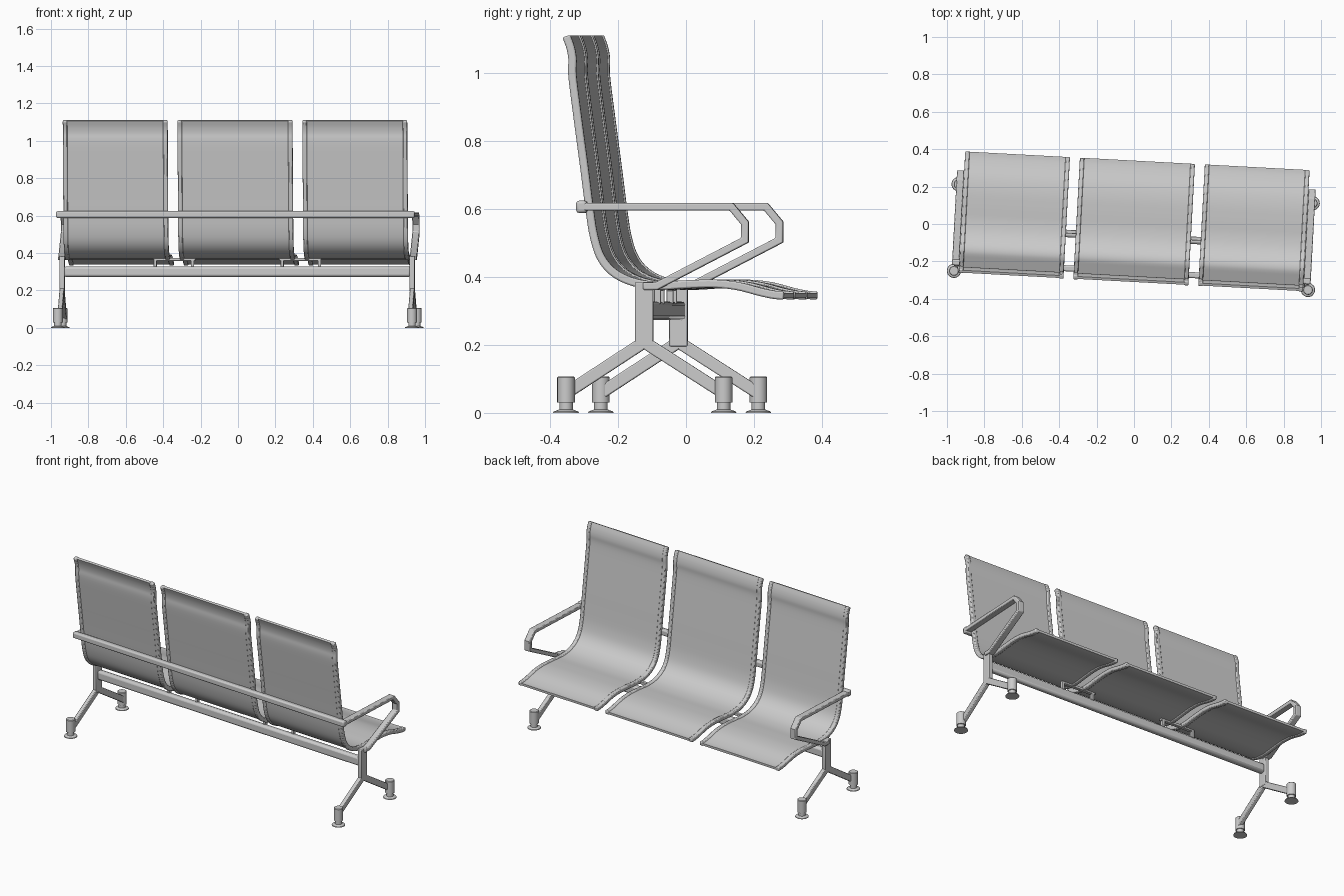
import bpy, bmesh, math
from mathutils import Vector, Matrix

if "Cube" in bpy.data.objects:
    bpy.data.objects.remove(bpy.data.objects["Cube"])

TURN = -0.054  # the whole bench stands slightly turned about z


def finish(bm, name, bevel=0.0):
    bmesh.ops.recalc_face_normals(bm, faces=bm.faces)
    me = bpy.data.meshes.new(name)
    bm.to_mesh(me)
    bm.free()
    ob = bpy.data.objects.new(name, me)
    bpy.context.collection.objects.link(ob)
    ob.rotation_euler.z = TURN
    bpy.ops.object.select_all(action='DESELECT')
    ob.select_set(True)
    bpy.context.view_layer.objects.active = ob
    bpy.ops.object.shade_smooth_by_angle(angle=math.radians(35))
    if bevel:
        m = ob.modifiers.new("soft_edges", 'BEVEL')
        m.width, m.segments, m.limit_method = bevel, 2, 'ANGLE'
        m.angle_limit = math.radians(50)
    return ob


def smooth(pts, n=5):
    """Catmull-Rom curve through the points."""
    p = [Vector(q) for q in pts]
    p = [2 * p[0] - p[1]] + p + [2 * p[-1] - p[-2]]
    out = []
    for i in range(1, len(p) - 2):
        a, b, c, d = p[i - 1:i + 3]
        for k in range(n):
            t = k / n
            out.append(0.5 * (2 * b + (c - a) * t + (2 * a - 5 * b + 4 * c - d) * t * t
                              + (3 * b - a - 3 * c + d) * t ** 3))
    return out + [p[-2]]


def ribbon(name, path, x0, x1, thick, bevel=0.0):
    """Sweep a rectangle along a side-view (y, z) path with mitred corners."""
    p = [Vector(q) for q in path]
    bm = bmesh.new()
    rings = []
    for i, q in enumerate(p):
        d1 = (q - p[i - 1]).normalized() if i else (p[1] - q).normalized()
        d2 = (p[i + 1] - q).normalized() if i < len(p) - 1 else d1
        t = (d1 + d2).normalized()
        n = Vector((-t.y, t.x)) * (thick / 2 / t.dot(d1))
        rings.append([bm.verts.new((x, *(q + n * s)))
                      for x, s in ((x0, 1), (x1, 1), (x1, -1), (x0, -1))])
    for a, b in zip(rings, rings[1:]):
        for k in range(4):
            j = (k + 1) % 4
            bm.faces.new((a[k], a[j], b[j], b[k]))
    bm.faces.new(rings[0])
    bm.faces.new(rings[-1])
    return finish(bm, name, bevel)


def box(name, lo, hi, bevel=0.0):
    bm = bmesh.new()
    lo, hi = Vector(lo), Vector(hi)
    bmesh.ops.create_cube(bm, size=1, matrix=Matrix.Translation((lo + hi) / 2)
                          @ Matrix.Diagonal((*(hi - lo), 1)))
    return finish(bm, name, bevel)


def foot(name, x, y):
    """Stepped levelling foot: flange, neck and cup, lathed."""
    bm = bmesh.new()
    prof = [(0.038, 0), (0.036, 0.004), (0.02, 0.01), (0.02, 0.03),
            (0.026, 0.03), (0.026, 0.104), (0.023, 0.107)]
    N = 24
    rings = [[bm.verts.new((x + r * math.cos(2 * math.pi * k / N),
                            y + r * math.sin(2 * math.pi * k / N), z)) for k in range(N)]
             for r, z in prof]
    for a, b in zip(rings, rings[1:]):
        for k in range(N):
            j = (k + 1) % N
            bm.faces.new((a[k], a[j], b[j], b[k]))
    bm.faces.new(rings[0])
    bm.faces.new(rings[-1])
    return finish(bm, name)


# seat shells: sheet between two thicker edge rails
shell = smooth([(-0.303, 1.108), (-0.291, 1.075), (-0.285, 1.04), (-0.285, 0.99),
                (-0.27, 0.87), (-0.25, 0.72), (-0.236, 0.61), (-0.222, 0.52),
                (-0.2, 0.455), (-0.16, 0.41), (-0.10, 0.383), (-0.03, 0.374),
                (0.05, 0.378), (0.13, 0.38), (0.2, 0.373), (0.27, 0.355),
                (0.31, 0.347), (0.338, 0.345)])
for tag, a, b in (("left", -0.922, -0.361), ("middle", -0.308, 0.308), ("right", 0.361, 0.922)):
    ribbon(tag + "_seat_sheet", shell, a + 0.02, b - 0.02, 0.014)
    ribbon(tag + "_seat_rail_a", shell, a, a + 0.024, 0.024, 0.005)
    ribbon(tag + "_seat_rail_b", shell, b - 0.024, b, 0.024, 0.005)

# main beam and back bar
box("main_beam", (-0.93, -0.09, 0.273), (0.93, -0.052, 0.328), 0.012)
box("back_bar", (-0.96, -0.272, 0.588), (0.96, -0.24, 0.624), 0.008)

for side, s in (("left", -1), ("right", 1)):
    # armrest loop
    ribbon(side + "_armrest", [(-0.262, 0.606), (0.185, 0.606), (0.225, 0.558),
                               (0.225, 0.508), (-0.035, 0.373), (-0.075, 0.373)],
           s * 0.922, s * 0.96, 0.022, 0.004)
    # post and splayed legs
    ribbon(side + "_post", [(-0.0725, 0.385), (-0.0725, 0.195)],
           s * 0.924, s * 0.95, 0.054, 0.004)
    for end, y in (("back", -0.302), ("front", 0.162)):
        ribbon(f"{side}_{end}_leg", [(-0.0725, 0.208), (y, 0.058)],
               s * 0.926, s * 0.95, 0.036, 0.004)
        foot(f"{side}_{end}_foot", s * 0.948, y)
    # hangers carrying the shells, with a link rod across each gap
    for k, x in enumerate((0.24, 0.44)):
        box(f"{side}_hanger_{k}", (s * x - 0.008, -0.07, 0.32), (s * x + 0.008, -0.05, 0.376), 0.002)
    box(side + "_link_rod", (s * 0.334 - 0.11, -0.07, 0.358), (s * 0.334 + 0.11, -0.05, 0.374), 0.003)
